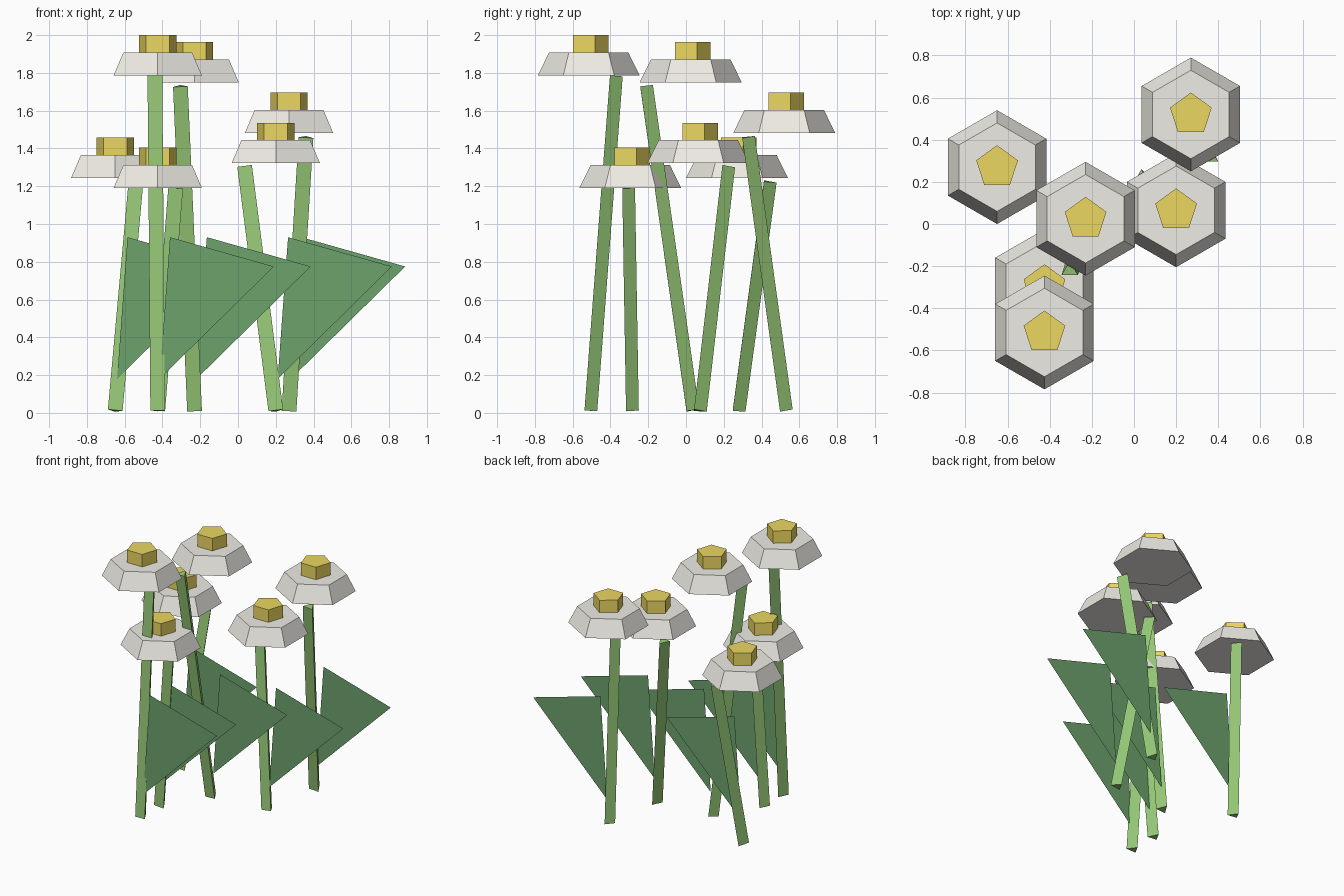
import bpy
from mathutils import Vector

if "Cube" in bpy.data.objects:
    bpy.data.objects.remove(bpy.data.objects["Cube"])


def material(name, rgb):
    m = bpy.data.materials.new(name)
    m.diffuse_color = (*rgb, 1)
    m.use_nodes = True
    m.node_tree.nodes["Principled BSDF"].inputs["Base Color"].default_value = m.diffuse_color
    return m


PETAL = material("petal_white", (0.86, 0.84, 0.78))
YELLOW = material("centre_yellow", (0.84, 0.68, 0.12))
STEM = material("stem_green", (0.30, 0.57, 0.18))
LEAF = material("leaf_green", (0.15, 0.36, 0.15))


def prism(name, sides, r1, r2, depth, loc, mat):
    """Flat-faced frustum with its first corner towards +y."""
    bpy.ops.mesh.primitive_cone_add(vertices=sides, radius1=r1, radius2=r2,
                                    depth=depth, location=loc)
    ob = bpy.context.object
    ob.name = name
    ob.data.materials.append(mat)
    return ob


def flower(i, x, y, z, top_x, top_y, top_z):
    # Leaning three-sided stem
    base, top = Vector((x, y, 0.012)), Vector((top_x, top_y, top_z))
    axis = top - base
    stem = prism(f"stem_{i}", 3, 0.045, 0.045, axis.length, (base + top) / 2, STEM)
    stem.rotation_mode = 'QUATERNION'
    stem.rotation_quaternion = Vector((0, 0, 1)).rotation_difference(axis)

    # Hexagonal petals and pentagonal centre
    prism(f"petals_{i}", 6, 0.27, 0.21, 0.122, (x, y, z + 0.061), PETAL)
    prism(f"flower_centre_{i}", 5, 0.104, 0.104, 0.092, (x, y, z + 0.168), YELLOW)

    # Flat triangular leaf
    me = bpy.data.meshes.new(f"leaf_{i}")
    me.from_pydata([(0.01, 0, 0.18), (0.615, 0, 0.775), (0.065, 0, 0.93)], [], [(0, 1, 2)])
    me.materials.append(LEAF)
    leaf = bpy.data.objects.new(f"leaf_{i}", me)
    leaf.location = (x, y, 0)
    bpy.context.collection.objects.link(leaf)


# Base x, y, petal height, then the stem's top end
FLOWERS = [
    (-0.65, 0.27, 1.243, -0.54, 0.435, 1.225),
    (0.27, 0.52, 1.482, 0.36, 0.32, 1.46),
    (-0.23, 0.025, 1.75, -0.305, -0.22, 1.73),
    (0.20, 0.065, 1.322, 0.035, 0.215, 1.305),
    (-0.425, -0.295, 1.19, -0.33, -0.315, 1.19),
    (-0.425, -0.515, 1.786, -0.44, -0.38, 1.785),
]
for i, f in enumerate(FLOWERS, 1):
    flower(i, *f)
